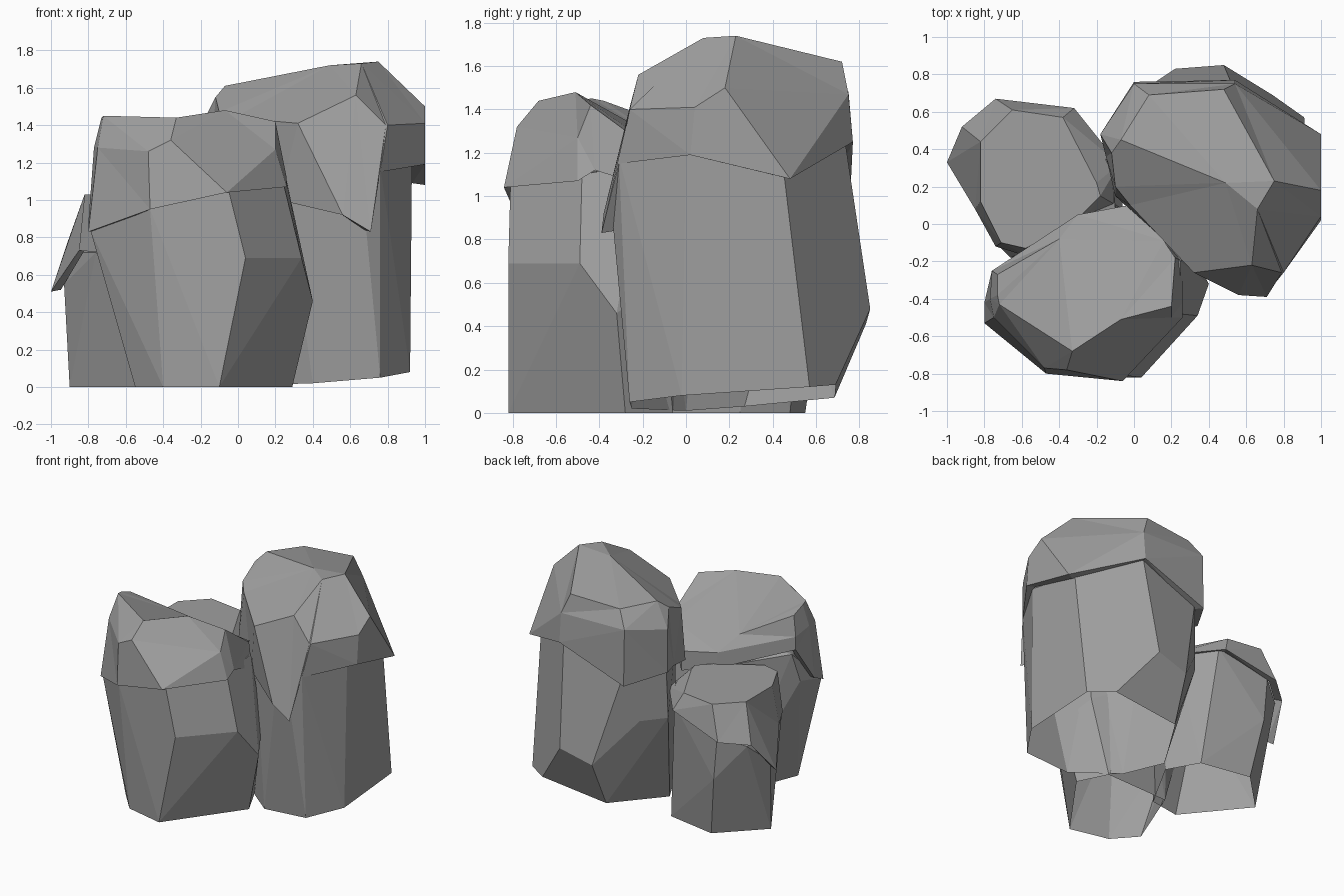
import bpy, bmesh
from mathutils import Vector

stone = bpy.data.materials.new("grey stone")
stone.diffuse_color = (0.35, 0.35, 0.35, 1)


def finish(bm, name):
    bmesh.ops.remove_doubles(bm, verts=bm.verts[:], dist=0.001)
    bmesh.ops.recalc_face_normals(bm, faces=bm.faces[:])
    me = bpy.data.meshes.new(name)
    bm.to_mesh(me)
    bm.free()
    me.materials.append(stone)
    ob = bpy.data.objects.new(name, me)
    bpy.context.collection.objects.link(ob)


def body(name, pts):
    """Faceted boulder: convex hull of its corner points, open underneath."""
    bm = bmesh.new()
    for p in pts:
        bm.verts.new(p)
    res = bmesh.ops.convex_hull(bm, input=bm.verts[:])
    junk = [g for g in res["geom_interior"] + res["geom_unused"] if isinstance(g, bmesh.types.BMVert)]
    bmesh.ops.delete(bm, geom=list(set(junk)), context='VERTS')
    bmesh.ops.recalc_face_normals(bm, faces=bm.faces[:])
    bm.normal_update()
    under = [f for f in bm.faces if f.normal.z < -0.75 and f.calc_center_median().z < 0.2]
    bmesh.ops.delete(bm, geom=under, context='FACES')
    bmesh.ops.dissolve_limit(bm, angle_limit=0.05, verts=bm.verts[:], edges=bm.edges[:])
    finish(bm, name)


def cap(name, cols):
    """Overhanging crust: columns of points from skirt to top, plus an inset lip."""
    bm = bmesh.new()
    n = len(cols)
    mid = sum((Vector(c[0]) for c in cols), Vector()) / n
    lip = []
    for c in cols:
        v = Vector(c[0])
        q = mid.lerp(v, 0.88)
        lip.append(bm.verts.new((q.x, q.y, v.z + 0.01)))
    rings = [lip]
    for k in range(len(cols[0])):
        rings.append([bm.verts.new(c[k]) for c in cols])
    for a, b in zip(rings, rings[1:]):
        for i in range(n):
            j = (i + 1) % n
            bm.faces.new((a[i], a[j], b[j], b[i]))
    bm.faces.new(rings[-1])
    bmesh.ops.remove_doubles(bm, verts=bm.verts[:], dist=0.001)
    bmesh.ops.triangulate(bm, faces=[f for f in bm.faces if len(f.verts) > 3])
    finish(bm, name)


# front boulder
body("front_rock_body", [
    (-.55, -.58, 0), (-.40, -.75, 0), (-.10, -.82, 0), (.29, -.28, 0), (.18, -.06, 0), (-.35, -.08, 0),
    (.04, -.82, .69), (.34, -.49, .69), (.40, -.32, .46), (.29, -.12, .6), (-.1, .03, .8),
    (-.79, -.52, .84), (-.75, -.32, .88), (-.47, -.78, .95), (-.05, -.81, 1.05), (.24, -.48, 1.1),
    (.25, -.2, 1.15), (-.72, -.26, 1.1), (-.3, .02, 1.0)])
cap("front_rock_cap", [
    [(-.80, -.53, .83), (-.75, -.50, 1.28), (-.72, -.43, 1.45)],
    [(-.47, -.80, .95), (-.48, -.77, 1.26), (-.33, -.68, 1.44)],
    [(-.06, -.84, 1.04), (-.36, -.78, 1.32), (-.33, -.68, 1.44)],
    [(.26, -.50, 1.07), (.20, -.50, 1.27), (-.07, -.51, 1.48)],
    [(.26, -.42, 1.12), (.20, -.44, 1.42), (.20, -.44, 1.42)],
    [(.26, -.20, 1.05), (.22, -.18, 1.23), (.22, -.18, 1.23)],
    [(-.03, .10, .93), (-.03, .10, 1.08), (.16, -.09, 1.19)],
    [(-.30, .05, 1.0), (-.30, .05, 1.12), (-.40, -.08, 1.24)],
    [(-.76, -.25, 1.15), (-.76, -.25, 1.25), (-.73, -.27, 1.40)],
    [(-.80, -.42, .88), (-.77, -.40, 1.28), (-.73, -.38, 1.44)]])

# tall boulder
body("tall_rock_body", [
    (.40, -.25, .02), (.76, -.26, .05), (.92, -.02, .08), (.91, .57, .12), (.74, .69, .13),
    (.20, .685, .07), (-.05, .27, .03), (.10, 0, .01), (.48, .85, .48), (.22, .83, .41),
    (-.17, .46, .74), (-.04, .62, .74), (-.16, .47, 1.15),
    (.76, -.31, 1.18), (.68, -.34, .9), (.55, -.34, .92), (.93, 0, 1.2), (.92, .45, 1.12),
    (.53, .73, 1.28), (.04, .71, 1.1), (0, .12, 1.2), (.25, -.15, 1.1)])
cap("tall_rock_cap", [
    [(.56, -.38, .92), (.32, -.26, 1.41), (.49, .22, 1.72)],
    [(.71, -.39, .83), (.63, -.22, 1.56), (.66, .08, 1.73)],
    [(.71, -.39, .83), (.79, -.26, 1.40), (.66, .08, 1.73)],
    [(.76, -.31, 1.15), (.80, -.26, 1.40), (.66, .08, 1.73)],
    [(1, .02, 1.19), (1, .04, 1.41), (.75, .23, 1.74)],
    [(1, .48, 1.08), (1, .18, 1.50), (.75, .23, 1.74)],
    [(.54, .77, 1.25), (.54, .75, 1.47), (.48, .72, 1.62)],
    [(0, .76, 1.05), (0, .75, 1.48), (.08, .69, 1.60)],
    [(-.18, .48, 1.1), (-.18, .48, 1.43), (-.07, .45, 1.61)],
    [(-.15, .36, 1.1), (-.12, .38, 1.55), (-.07, .45, 1.61)],
    [(-.10, .15, 1.05), (-.10, .20, 1.47), (.49, .22, 1.72)],
    [(.22, -.15, 1.0), (-.02, .10, 1.44), (.49, .22, 1.72)]])

# low boulder
body("low_rock_body", [
    (-.90, .25, 0), (-.60, .55, 0), (-.21, .48, 0), (-.08, .25, 0), (-.3, -.15, 0), (-.54, -.19, 0),
    (-.93, .30, .55), (-.67, .62, .46), (-.87, .50, .72), (-.66, -.18, .6), (-.76, -.08, .72),
    (-.70, .62, .8), (-.30, .57, .92), (-.12, .3, .95), (-.1, .08, .9), (-.3, 0, .9)])
cap("low_rock_cap", [
    [(-.85, .08, .73), (-.82, .12, 1.03)],
    [(-.74, -.12, .72), (-.71, -.10, 1.03)],
    [(-.55, -.18, .80), (-.58, -.13, 1.03)],
    [(-.30, -.02, .82), (-.30, .03, 1.03)],
    [(-.06, .08, .82), (-.18, .15, 1.03)],
    [(-.08, .32, .90), (-.20, .22, 1.03)],
    [(-.32, .62, .9), (-.38, .57, 1.03)],
    [(-.74, .67, .78), (-.65, .61, 1.03)],
    [(-.92, .52, .75), (-.82, .44, 1.03)],
    [(-1, .33, .51), (-.82, .44, 1.03)]])
